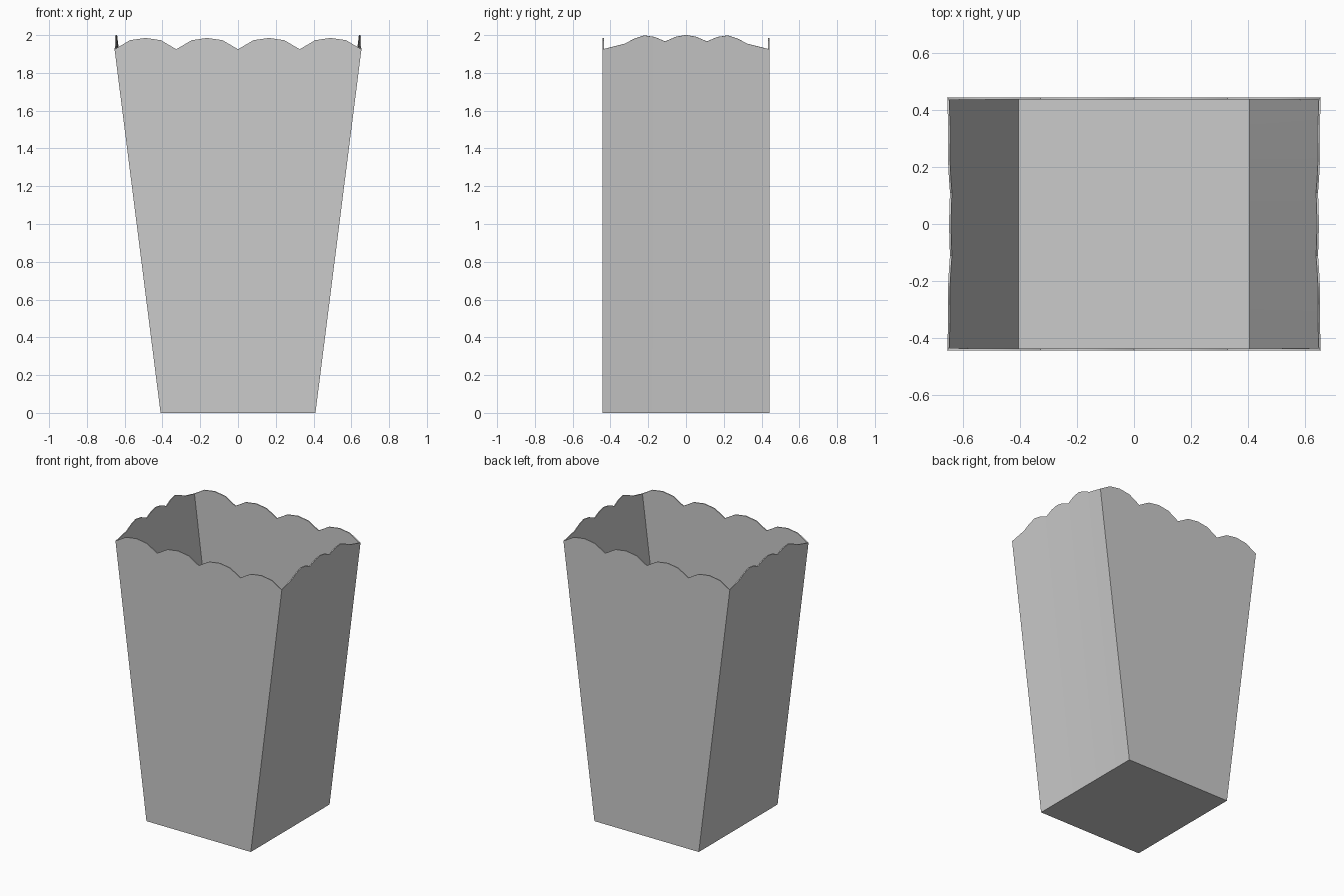
import bpy, bmesh, math

if "Cube" in bpy.data.objects:
    bpy.data.objects.remove(bpy.data.objects["Cube"])

W0, SLOPE, D = 0.41, 0.1265, 0.442   # base half width, side flare, half depth
ZC = 1.925                           # rim height at the corners
SCALLOP = [0, 0.8, 1, 0.8]           # one polygonal scallop


def front_rim():
    # four equal scallops; (position -1..1, height)
    return [(-1 + 0.5 * (k + i / 4), ZC + 0.06 * s)
            for k in range(4) for i, s in enumerate(SCALLOP)]


def side_rim():
    # three raised scallops with sloping shoulders
    half = [(-1, ZC), (-0.74, 1.953), (-0.62, 1.98), (-0.5, 1.998),
            (-0.37, 1.989), (-0.25, 1.966), (-0.12, 1.991)]
    return half + [(0, 2.0)] + [(-u, z) for u, z in half[:0:-1]]


def side_x(u, z):
    # flared side, bowed slightly inward toward the top
    return W0 + SLOPE * z - 0.008 * z * (1 - u * u)


# Rim loop, counter-clockwise from above: front, right, back, left
bottom, top = [], []
for sign in (1, -1):
    for u, z in front_rim():
        bottom.append((sign * u * W0, -sign * D, 0))
        top.append((sign * u * (W0 + SLOPE * ZC), -sign * D, z))
    for u, z in side_rim():
        bottom.append((sign * W0, sign * u * D, 0))
        top.append((sign * side_x(u, z), sign * u * D, z))

bm = bmesh.new()
b = [bm.verts.new(p) for p in bottom]
t = [bm.verts.new(p) for p in top]
n = len(b)
for i in range(n):
    j = (i + 1) % n
    bm.faces.new((b[i], b[j], t[j], t[i]))
bm.faces.new(b[::-1])                # floor
mesh = bpy.data.meshes.new("snack_box")
bm.to_mesh(mesh)
bm.free()
box = bpy.data.objects.new("snack_box", mesh)
bpy.context.collection.objects.link(box)

# Thin card walls, thickened inward
mod = box.modifiers.new("card_thickness", 'SOLIDIFY')
mod.thickness = 0.007
mod.offset = -1
mod.use_even_offset = True
bpy.context.view_layer.objects.active = box
box.select_set(True)
bpy.ops.object.modifier_apply(modifier=mod.name)
bpy.ops.object.shade_smooth_by_angle(angle=math.radians(30))
